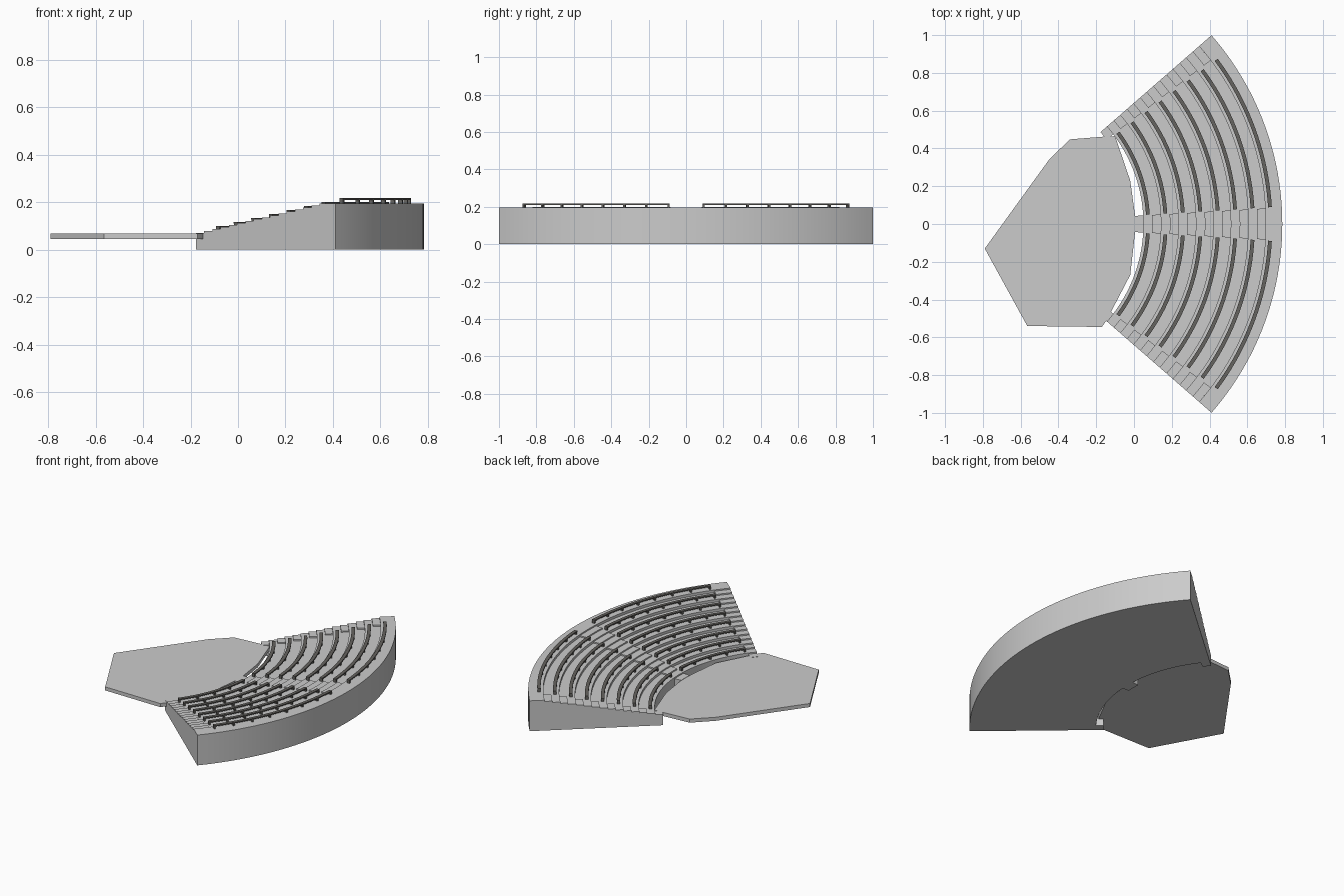
import bpy, bmesh
from math import sin, cos, radians

if "Cube" in bpy.data.objects:
    bpy.data.objects.remove(bpy.data.objects["Cube"])

CX = -0.735            # centre of all seating arcs
HALF = radians(41.1)   # half angle of the fan
R_IN, R_OUT, PITCH = 0.785, 1.52, 0.0925
Z0, RISE, TIERS = 0.078, 0.0167, 8


def add_sweep(bm, profile, a0, a1, n):
    """Sweep a closed (radius, z) profile around the arc centre."""
    rings = []
    for k in range(n + 1):
        a = a0 + (a1 - a0) * k / n
        rings.append([bm.verts.new((CX + r * cos(a), r * sin(a), z)) for r, z in profile])
    m = len(profile)
    for p, q in zip(rings, rings[1:]):
        for i in range(m):
            j = (i + 1) % m
            bm.faces.new((p[i], p[j], q[j], q[i]))
    bm.faces.new(rings[0])
    bm.faces.new(rings[-1])


def rect(r0, r1, z0, z1):
    return [(r0, z0), (r1, z0), (r1, z1), (r0, z1)]


def finish(bm, name):
    bmesh.ops.recalc_face_normals(bm, faces=bm.faces[:])
    me = bpy.data.meshes.new(name)
    bm.to_mesh(me)
    bm.free()
    ob = bpy.data.objects.new(name, me)
    bpy.context.collection.objects.link(ob)
    bpy.context.view_layer.objects.active = ob
    ob.select_set(True)
    bpy.ops.object.shade_smooth_by_angle(angle=radians(20))
    ob.select_set(False)
    return ob


# stepped grandstand body
profile = [(R_OUT, 0), (R_IN, 0)]
for i in range(TIERS):
    z = Z0 + RISE * i
    r1 = R_IN + PITCH * (i + 1) if i < TIERS - 1 else R_OUT
    profile += [(R_IN + PITCH * i, z), (r1, z)]
bm = bmesh.new()
add_sweep(bm, profile, -HALF, HALF, 48)
finish(bm, "grandstand")

# half-height steps in the centre and side aisles
bm = bmesh.new()
for i in range(TIERS):
    r, z = R_IN + PITCH * i, Z0 + RISE * i
    base = 0 if i == 0 else z - RISE
    for lo, hi in ((-41.1, -37.2), (-3.3, 3.3), (37.2, 41.1)):
        add_sweep(bm, rect(r - 0.045, r, base, z - RISE / 2), radians(lo), radians(hi), 4)
finish(bm, "aisle_steps")

# curved benches on short legs, either side of the centre aisle
seats, legs = bmesh.new(), bmesh.new()
A0, A1 = radians(3.5), radians(36.6)
for i in range(TIERS):
    r, z = R_IN + PITCH * i + 0.025, Z0 + RISE * i
    count = max(5, round(r * (A1 - A0) / 0.12) + 1)
    for s in (-1, 1):
        add_sweep(seats, rect(r - 0.01, r + 0.01, z + 0.015, z + 0.022), s * A0, s * A1, 20)
        for k in range(count):
            w = 0.005 / r
            a = A0 + w + (A1 - A0 - 2 * w) * k / (count - 1)
            add_sweep(legs, rect(r - 0.009, r + 0.009, z, z + 0.015), s * a - w, s * a + w, 1)
bench = finish(seats, "bench_seats")
leg = finish(legs, "bench_legs")
mat = bpy.data.materials.new("dark_grey")
mat.diffuse_color = (0.13, 0.125, 0.115, 1)
mat.use_nodes = True
mat.node_tree.nodes["Principled BSDF"].inputs["Base Color"].default_value = mat.diffuse_color
bench.data.materials.append(mat)
leg.data.materials.append(mat)

# irregular stage slab
outline = [(-0.79, -0.13), (-0.565, -0.54), (-0.17, -0.545), (-0.145, -0.51), (-0.02, -0.27),
           (0.005, -0.05), (0.005, 0.05), (-0.02, 0.23), (-0.1, 0.465), (-0.165, 0.462),
           (-0.34, 0.448), (-0.45, 0.34)]
bm = bmesh.new()
f = bm.faces.new([bm.verts.new((x, y, 0.045)) for x, y in outline])
ext = bmesh.ops.extrude_face_region(bm, geom=[f], use_keep_orig=True)
top = [v for v in ext["geom"] if isinstance(v, bmesh.types.BMVert)]
bmesh.ops.translate(bm, verts=top, vec=(0, 0, 0.023))
finish(bm, "stage")
